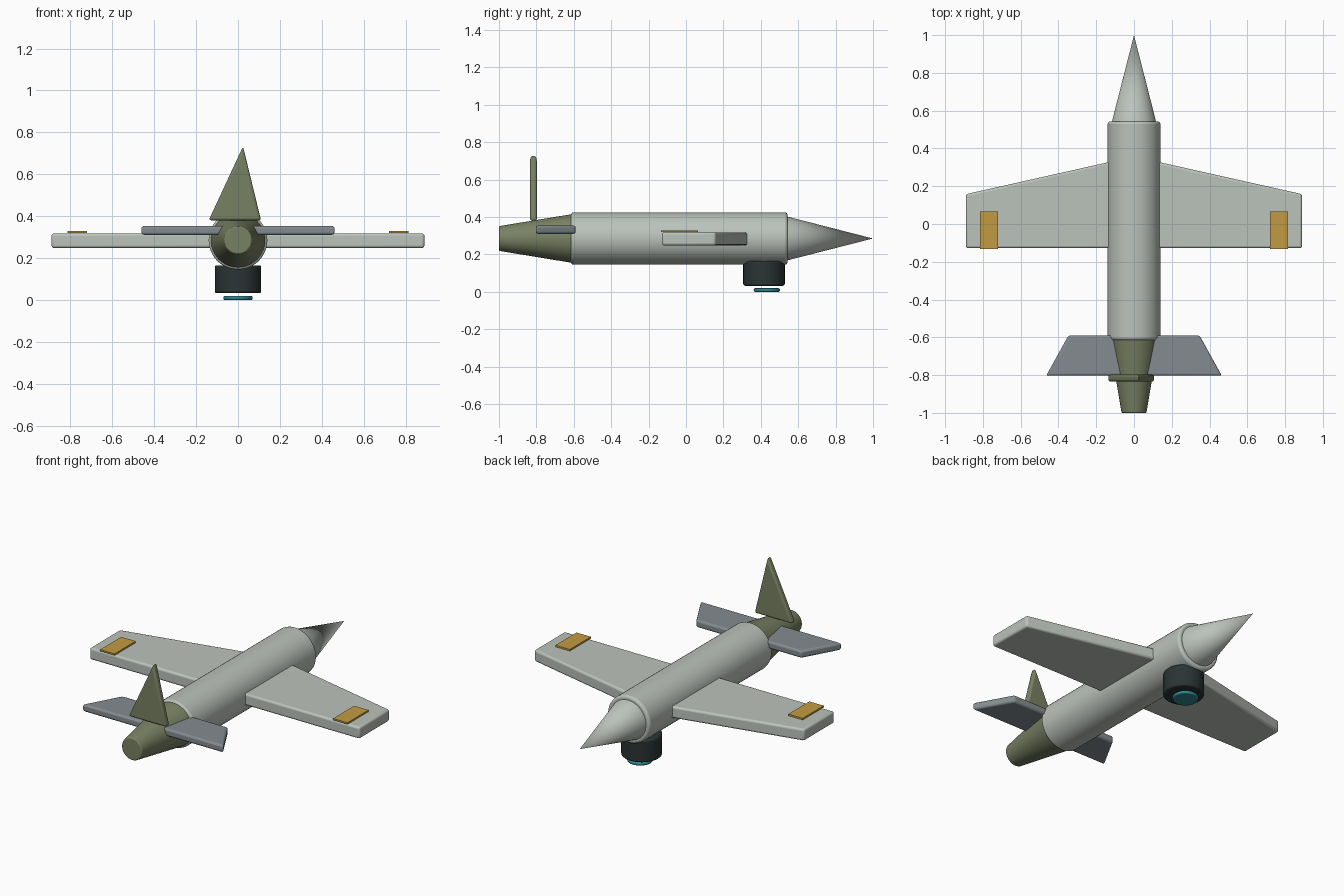
import bpy, math
from mathutils import Vector

if "Cube" in bpy.data.objects:
    bpy.data.objects.remove(bpy.data.objects["Cube"])

def material(name, rgb):
    m = bpy.data.materials.new(name)
    m.diffuse_color = (*rgb, 1)
    m.use_nodes = True
    m.node_tree.nodes["Principled BSDF"].inputs["Base Color"].default_value = m.diffuse_color
    return m

PALE = material("pale grey", (0.50, 0.54, 0.50))
OLIVE = material("olive green", (0.19, 0.22, 0.125))
SLATE = material("slate grey", (0.23, 0.26, 0.275))
AMBER = material("amber", (0.54, 0.33, 0.055))
BLACK = material("dark charcoal", (0.023, 0.034, 0.034))
TEAL = material("teal glass", (0.03, 0.24, 0.28))

AXIS_Z = 0.285  # height of the body centreline

def finish(obj, name, mat, bevel):
    obj.name = name
    obj.data.materials.append(mat)
    if bevel:
        b = obj.modifiers.new("rounded edges", "BEVEL")
        b.width, b.segments, b.limit_method = bevel, 3, "ANGLE"
        b.angle_limit = math.radians(35)
    bpy.ops.object.select_all(action="DESELECT")
    obj.select_set(True)
    bpy.context.view_layer.objects.active = obj
    bpy.ops.object.shade_smooth_by_angle(angle=math.radians(35))
    return obj

def round_part(name, mat, start, end, r1, r2, bevel=0):
    """Cylinder or cone running from start to end."""
    a, b = Vector(start), Vector(end)
    bpy.ops.mesh.primitive_cone_add(
        vertices=48, radius1=r1, radius2=r2, depth=(b - a).length, location=(a + b) / 2,
        rotation=(b - a).to_track_quat("Z", "Y").to_euler())
    return finish(bpy.context.object, name, mat, bevel)

def slab(name, mat, bottom, offset, bevel=0):
    """Flat plate: a polygon swept by an offset."""
    n = len(bottom)
    lower = [Vector(p) for p in bottom]
    verts = lower + [p + Vector(offset) for p in lower]
    faces = [list(range(n))[::-1], list(range(n, 2 * n))]
    faces += [(i, (i + 1) % n, n + (i + 1) % n, n + i) for i in range(n)]
    mesh = bpy.data.meshes.new(name)
    mesh.from_pydata(verts, [], faces)
    obj = bpy.data.objects.new(name, mesh)
    bpy.context.collection.objects.link(obj)
    return finish(obj, name, mat, bevel)

def side_slab(name, mat, outline, z, height, side, bevel=0):
    """Horizontal plate given for the +x side, mirrored for side = -1."""
    pts = [(side * x, y, z) for x, y in outline]
    return slab(name, mat, pts if side > 0 else pts[::-1], (0, 0, height), bevel)

# Body, nose and tail
round_part("fuselage", PALE, (0, -0.615, AXIS_Z), (0, 0.543, AXIS_Z), 0.14, 0.14, 0.014)
round_part("nose_cone", PALE, (0, 0.53, AXIS_Z), (0, 1.0, AXIS_Z), 0.12, 0)
round_part("tail_cone", OLIVE, (0, -0.58, AXIS_Z), (0, -1.0, AXIS_Z), 0.135, 0.066, 0.006)

# Wings, tailplanes and wingtip panels
for side, label in ((1, "right"), (-1, "left")):
    side_slab("wing_" + label, PALE,
              [(0.10, -0.128), (0.89, -0.128), (0.89, 0.158), (0.10, 0.335)],
              0.248, 0.07, side, 0.012)
    side_slab("tailplane_" + label, SLATE,
              [(0.03, -0.803), (0.465, -0.803), (0.347, -0.59), (0.03, -0.59)],
              0.31, 0.044, side, 0.012)
    side_slab("wing_panel_" + label, AMBER,
              [(0.72, -0.133), (0.815, -0.133), (0.815, 0.065), (0.72, 0.065)],
              0.3195, 0.0095, side)

# Upright triangular fin set across the tail
slab("tail_fin", OLIVE, [(-0.14, -0.835, 0.38), (0.11, -0.835, 0.38), (0.024, -0.835, 0.733)][::-1],
     (0, 0.038, 0), 0.012)

# Sensor pod with lens under the nose
round_part("sensor_pod", BLACK, (0, 0.417, 0.032), (0, 0.417, 0.165), 0.111, 0.111, 0.010)
round_part("sensor_lens", TEAL, (0, 0.432, 0.0), (0, 0.432, 0.019), 0.07, 0.07, 0.007)
